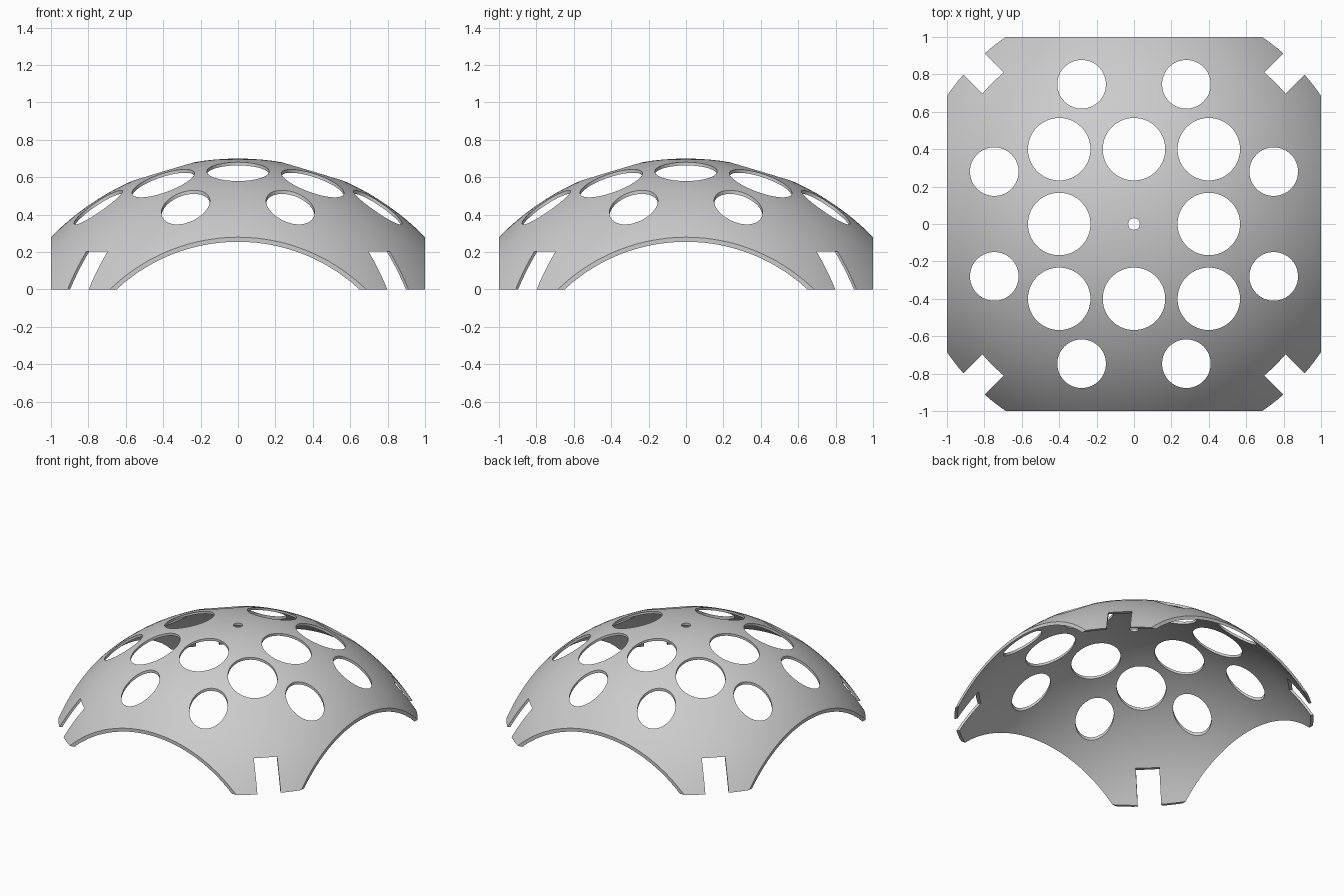
import bpy, bmesh
from math import radians, sqrt
from mathutils import Matrix

cube = bpy.data.objects.get("Cube")
if cube:
    bpy.data.objects.remove(cube, do_unlink=True)

OUTER, INNER, SINK = 1.4, 1.383, -0.7   # shell radii and height of their centre


def make_object(name, bm):
    bmesh.ops.recalc_face_normals(bm, faces=bm.faces)
    mesh = bpy.data.meshes.new(name)
    bm.to_mesh(mesh)
    bm.free()
    obj = bpy.data.objects.new(name, mesh)
    bpy.context.collection.objects.link(obj)
    return obj


def sphere(name, radius):
    bm = bmesh.new()
    bmesh.ops.create_uvsphere(bm, u_segments=128, v_segments=72, radius=radius,
                              matrix=Matrix.Translation((0, 0, SINK)))
    return make_object(name, bm)


def add_box(bm, low, high, turn=0):
    size = [b - a for a, b in zip(low, high)]
    mid = [(a + b) / 2 for a, b in zip(low, high)]
    bmesh.ops.create_cube(bm, size=1, matrix=Matrix.Rotation(radians(turn), 4, 'Z')
                          @ Matrix.Translation(mid) @ Matrix.Diagonal((*size, 1)))


def add_hole(bm, x, y, radius):
    bmesh.ops.create_cone(bm, cap_ends=True, segments=64, radius1=radius, radius2=radius,
                          depth=1, matrix=Matrix.Translation((x, y, 0.6)))


# Square block that trims the sphere to a four-legged dome
bm = bmesh.new()
add_box(bm, (-1, -1, 0), (1, 1, 1))
trim = make_object("trim_block", bm)

# Hollow inside of the dome
hollow = sphere("hollow_cutter", INNER)

# Vertical round holes and a slot in each leg
bm = bmesh.new()
add_hole(bm, 0, 0, 0.031)
for i in (-1, 0, 1):
    for j in (-1, 0, 1):
        if i or j:
            add_hole(bm, 0.4 * i, 0.4 * j, 0.167)
for i in (-1, 1):
    for j in (-1, 1):
        add_hole(bm, 0.28 * i, 0.747 * j, 0.13)
        add_hole(bm, 0.747 * i, 0.28 * j, 0.13)
for turn in (45, 135, 225, 315):
    add_box(bm, (0.95, -0.08, -0.5), (1.5, 0.08, 0.204), turn)
openings = make_object("opening_cutters", bm)

# Dome shell
dome = sphere("perforated_dome", OUTER)
bpy.ops.object.select_all(action='DESELECT')
bpy.context.view_layer.objects.active = dome
dome.select_set(True)
for cutter, mode in ((trim, 'INTERSECT'), (hollow, 'DIFFERENCE'), (openings, 'DIFFERENCE')):
    cutter.hide_render = True
    mod = dome.modifiers.new(cutter.name, 'BOOLEAN')
    mod.operation, mod.solver, mod.object = mode, 'EXACT', cutter
    bpy.ops.object.modifier_apply(modifier=mod.name)
    bpy.data.objects.remove(cutter, do_unlink=True)
bpy.ops.object.shade_smooth_by_angle(angle=radians(30))

# Plain grey finish
grey = bpy.data.materials.new("light_grey")
grey.use_nodes = True
colour = (0.6, 0.6, 0.6, 1)
grey.diffuse_color = colour
grey.node_tree.nodes["Principled BSDF"].inputs["Base Color"].default_value = colour
dome.data.materials.clear()
dome.data.materials.append(grey)
